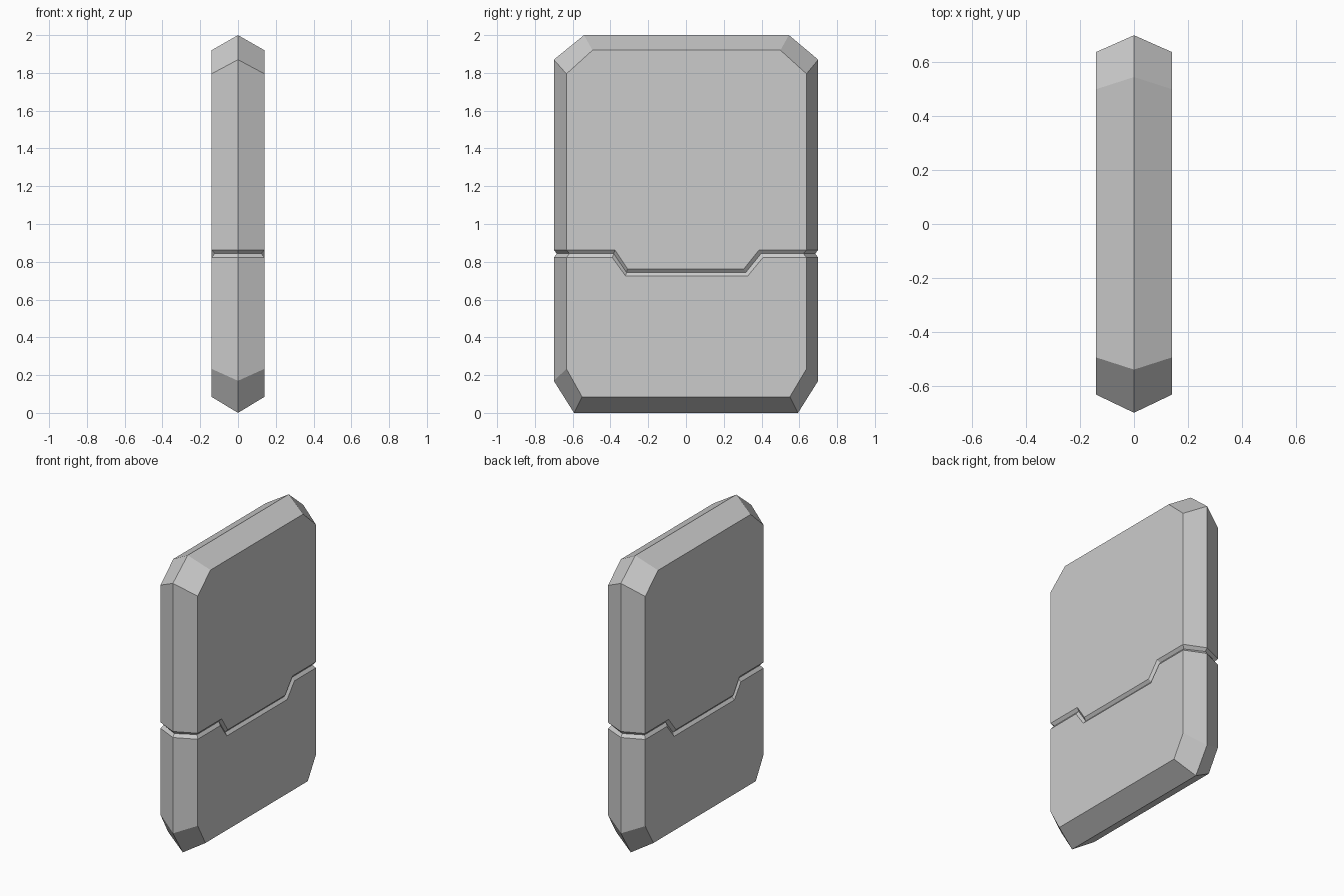
import bpy, bmesh

if "Cube" in bpy.data.objects:
    bpy.data.objects.remove(bpy.data.objects["Cube"])

FACE_X = 0.14          # half thickness of the flat faces

# End outlines (y, z), running from the -y side to the +y side
TOP_RIDGE = [(-0.70, 1.87), (-0.54, 2.0), (0.545, 2.0), (0.70, 1.87)]
TOP_FACE = [(-0.633, 1.795), (-0.495, 1.92), (0.50, 1.92), (0.638, 1.795)]
BOTTOM_RIDGE = [(-0.70, 0.17), (-0.593, 0.0), (0.593, 0.0), (0.70, 0.17)]
BOTTOM_FACE = [(-0.633, 0.233), (-0.55, 0.085), (0.55, 0.085), (0.638, 0.233)]


def seam_ring(bm, inset, high, low, bends):
    """Stepped seam around the slab: two face lines and two ridge points."""
    ys = [-0.633 + inset, *bends, 0.638 - inset]
    zs = [high, high, low, low, high, high]
    sides = {s: [bm.verts.new((s * (FACE_X - inset), y, z)) for y, z in zip(ys, zs)]
             for s in (1, -1)}
    ends = [bm.verts.new((0, s * (0.70 - inset), high)) for s in (-1, 1)]
    loop = [ends[0], *sides[1], ends[1], *reversed(sides[-1])]
    return sides, ends, loop


def end_shell(bm, ridge, face, ring):
    """Flat faces and sloping rim from the seam to the top or bottom end."""
    sides, ends, _ = ring
    rv = [bm.verts.new((0, y, z)) for y, z in ridge]
    rim = [ends[0], *rv, ends[1]]
    for s in (1, -1):
        fv = [bm.verts.new((s * FACE_X, y, z)) for y, z in face]
        bm.faces.new(fv + list(reversed(sides[s])))
        edge = [sides[s][0], *fv, sides[s][-1]]
        for i in range(len(rim) - 1):
            bm.faces.new((rim[i], rim[i + 1], edge[i + 1], edge[i]))


def bridge(bm, a, b):
    n = len(a)
    for i in range(n):
        j = (i + 1) % n
        bm.faces.new((a[i], a[j], b[j], b[i]))


bm = bmesh.new()
# V groove that divides the slab
upper = seam_ring(bm, 0.0, 0.863, 0.763, (-0.376, -0.31, 0.307, 0.387))
middle = seam_ring(bm, 0.016, 0.843, 0.744, (-0.383, -0.315, 0.317, 0.397))
lower = seam_ring(bm, 0.0, 0.822, 0.725, (-0.39, -0.32, 0.327, 0.407))
bridge(bm, upper[2], middle[2])
bridge(bm, middle[2], lower[2])
# Upper and lower halves of the slab
end_shell(bm, TOP_RIDGE, TOP_FACE, upper)
end_shell(bm, BOTTOM_RIDGE, BOTTOM_FACE, lower)
bmesh.ops.recalc_face_normals(bm, faces=bm.faces[:])

mesh = bpy.data.meshes.new("grooved_slab")
bm.to_mesh(mesh)
bm.free()
bpy.context.collection.objects.link(bpy.data.objects.new("grooved_slab", mesh))
